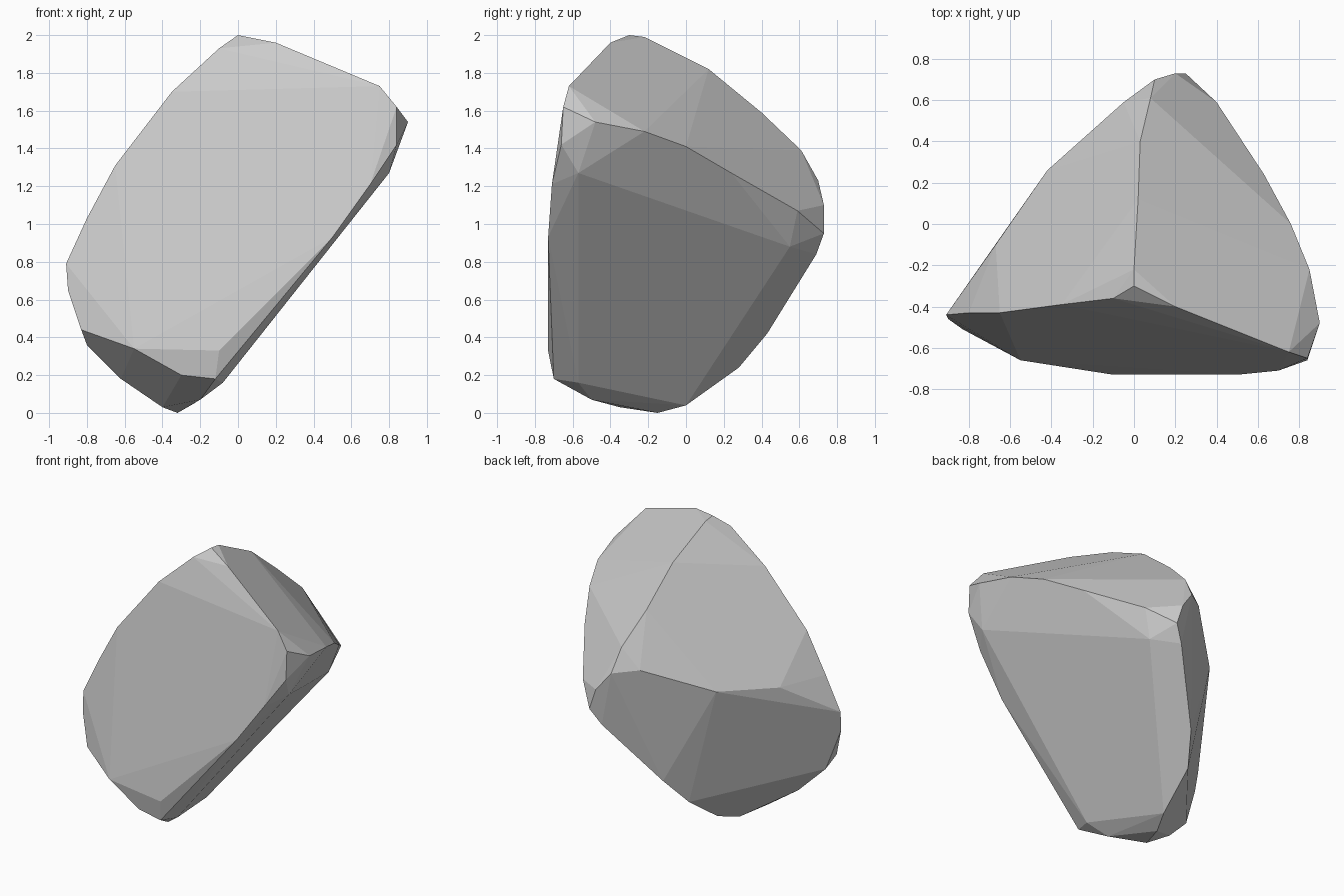
import bpy, bmesh, math

# Corner points of the boulder, grouped by ridge
crest = [(0, -.3, 2), (0, -.22, 1.99), (.02, .12, 1.82), (.03, .4, 1.59),
         (.08, .61, 1.39), (.1, .7, 1.23), (.2, .73, 1.1), (.25, .73, .95)]
front_top = [(-.91, -.44, .79), (-.8, -.43, 1.03), (-.65, -.43, 1.31), (-.35, -.39, 1.7),
             (-.1, -.36, 1.93), (.2, -.4, 1.96), (.45, -.5, 1.86), (.75, -.62, 1.73)]
front_low = [(.84, -.65, 1.62), (.84, -.66, 1.42), (.7, -.71, 1.21), (.5, -.73, .93),
             (-.1, -.73, .33), (-.12, -.7, .18), (-.3, -.68, .2), (-.55, -.66, .34),
             (-.83, -.51, .44), (-.9, -.46, .65)]
right_rim = [(.9, -.48, 1.54), (.8, -.57, 1.27), (.85, -.22, 1.49), (.76, 0, 1.41),
             (.63, .24, 1.27), (.4, .59, 1.07), (.33, .55, .88), (.2, .43, .7)]
left_rim = [(-.05, .59, 1.25), (-.42, .26, 1.07), (-.67, -.1, 1.03), (.18, .69, .84)]
base = [(-.32, -.15, 0), (-.25, 0, .04), (-.22, .28, .24), (-.12, .43, .42),
        (-.4, -.35, .03), (-.62, -.38, .18), (-.8, -.43, .36), (-.2, -.5, .07),
        (-.08, -.57, .16)]

# Boulder: convex hull with nearly coplanar facets merged
bm = bmesh.new()
for p in crest + front_top + front_low + right_rim + left_rim + base:
    bm.verts.new(p)
hull = bmesh.ops.convex_hull(bm, input=bm.verts[:])
loose = [v for v in bm.verts if not v.link_faces]
bmesh.ops.delete(bm, geom=loose, context='VERTS')
bmesh.ops.dissolve_limit(bm, angle_limit=math.radians(4), verts=bm.verts[:], edges=bm.edges[:])
bmesh.ops.recalc_face_normals(bm, faces=bm.faces[:])
mesh = bpy.data.meshes.new("boulder")
bm.to_mesh(mesh)
bm.free()
boulder = bpy.data.objects.new("boulder", mesh)
bpy.context.collection.objects.link(boulder)
